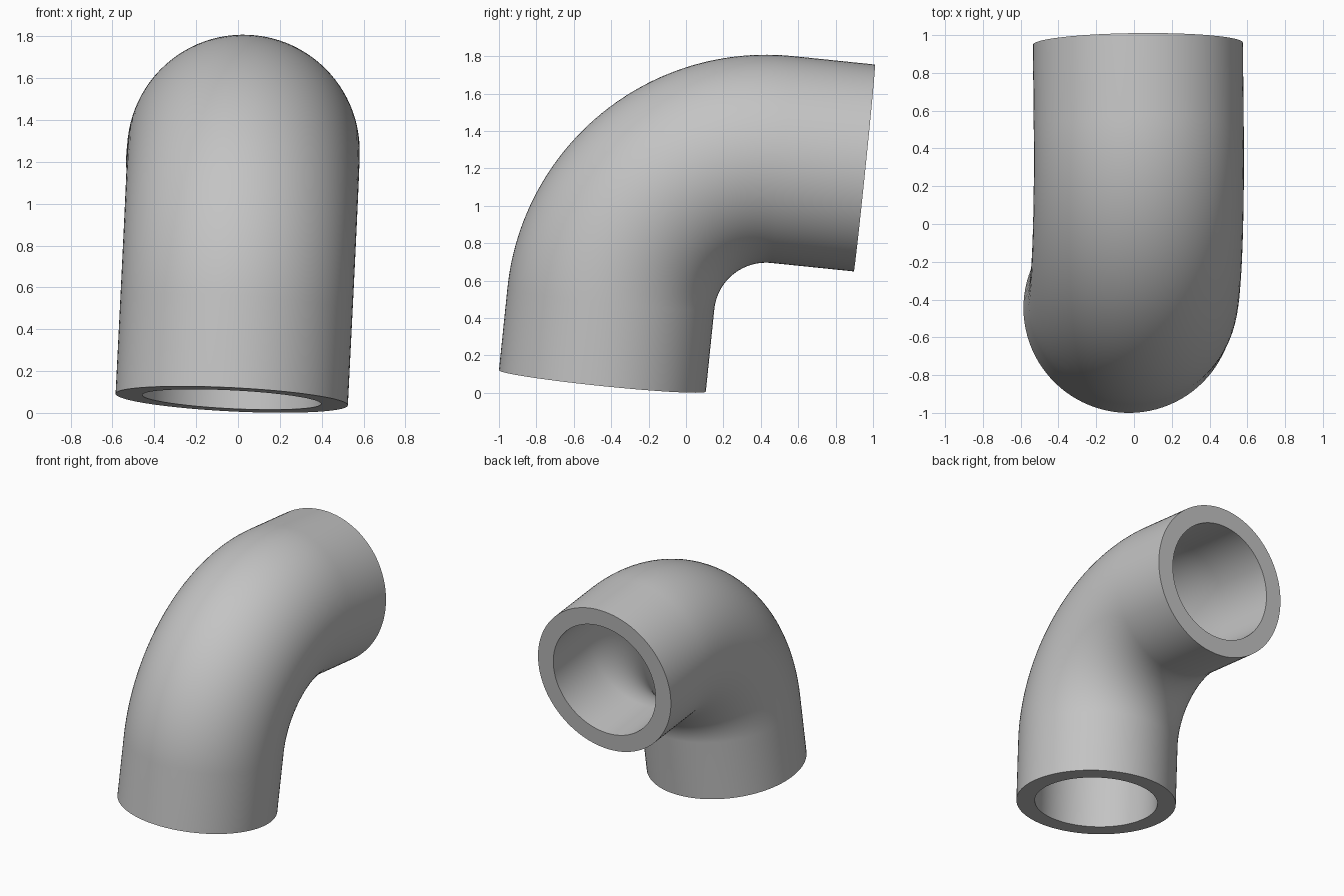
import bpy, bmesh, math
from mathutils import Vector

cube = bpy.data.objects.get("Cube")
if cube:
    bpy.data.objects.remove(cube, do_unlink=True)

# Overall sizes
OUTER, BORE = 0.556, 0.428
LEG, BEND = 0.443, 0.834
SIDES, STEPS = 96, 48

# Slightly tilted frame: lower leg runs along up, upper leg along back
start = Vector((-0.03, -0.447, 0.064))
up = Vector((0.05, 0.103, 1)).normalized()
back = Vector((-0.01, 0.995, -0.102))
back = (back - up * back.dot(up)).normalized()
side = up.cross(back)

# Centre line: straight leg, quarter bend, straight leg
pivot = start + up * LEG + back * BEND
path = [(start, back)]
for i in range(STEPS + 1):
    a = math.pi / 2 * i / STEPS
    inward = back * math.cos(a) - up * math.sin(a)
    path.append((pivot - inward * BEND, inward))
path.append((path[-1][0] + back * LEG, -up))

bm = bmesh.new()


def ring(centre, inward, radius):
    angles = [2 * math.pi * k / SIDES for k in range(SIDES)]
    return [bm.verts.new(centre + (inward * math.cos(t) + side * math.sin(t)) * radius)
            for t in angles]


def bridge(a, b):
    for k in range(SIDES):
        n = (k + 1) % SIDES
        bm.faces.new((a[k], a[n], b[n], b[k]))


# Outer skin, bore and the two flat end rims form one closed loop of rings
rings = [ring(c, d, OUTER) for c, d in path]
rings += [ring(c, d, BORE) for c, d in reversed(path)]
for i, r in enumerate(rings):
    bridge(r, rings[(i + 1) % len(rings)])
bmesh.ops.recalc_face_normals(bm, faces=bm.faces)

mesh = bpy.data.meshes.new("pipe_elbow")
bm.to_mesh(mesh)
bm.free()
elbow = bpy.data.objects.new("pipe_elbow", mesh)
bpy.context.collection.objects.link(elbow)

# Plain grey finish
grey = bpy.data.materials.new("plain_grey")
grey.use_nodes = True
colour = (0.55, 0.55, 0.55, 1)
grey.diffuse_color = colour
grey.node_tree.nodes["Principled BSDF"].inputs["Base Color"].default_value = colour
mesh.materials.append(grey)

bpy.ops.object.select_all(action="DESELECT")
elbow.select_set(True)
bpy.context.view_layer.objects.active = elbow
bpy.ops.object.shade_smooth_by_angle(angle=math.radians(30))
